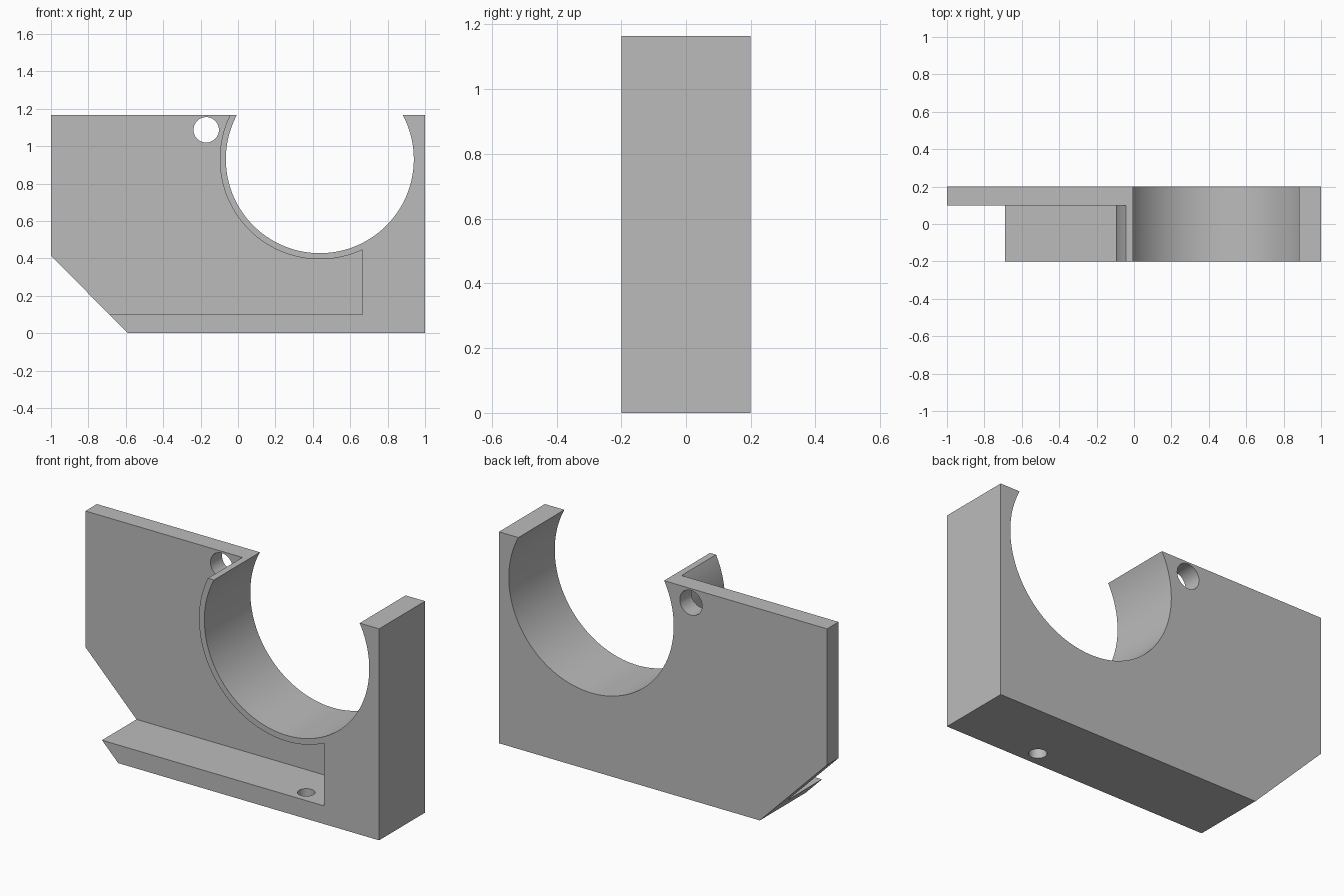
import bpy, bmesh
from math import sin, cos, pi, asin
from mathutils import Matrix, Vector

cube = bpy.data.objects.get("Cube")
if cube:
    bpy.data.objects.remove(cube, do_unlink=True)

TOP, FRONT, BACK = 1.165, -0.2, 0.2
CX, CZ = 0.4375, 0.93            # bore centre
BORE_R, RIM_R = 0.5025, 0.535
FLOOR, POCKET_END, PLATE_FRONT = 0.1, 0.665, 0.1

grey = bpy.data.materials.new("light grey")
grey.use_nodes = True
grey.diffuse_color = (0.5, 0.5, 0.5, 1)
grey.node_tree.nodes["Principled BSDF"].inputs["Base Color"].default_value = grey.diffuse_color


def arc(radius, start, end, steps=72):
    """Points on a circle about the bore centre."""
    angles = [start + (end - start) * i / steps for i in range(steps + 1)]
    return [(CX + radius * cos(a), CZ + radius * sin(a)) for a in angles]


def make_object(name, bm):
    bmesh.ops.recalc_face_normals(bm, faces=bm.faces)
    mesh = bpy.data.meshes.new(name)
    bm.to_mesh(mesh)
    bm.free()
    mesh.materials.append(grey)
    obj = bpy.data.objects.new(name, mesh)
    bpy.context.collection.objects.link(obj)
    return obj


def extrude_profile(name, points, y0, y1):
    """Extrude an x-z outline along y."""
    bm = bmesh.new()
    face = bm.faces.new([bm.verts.new((x, y0, z)) for x, z in points])
    result = bmesh.ops.extrude_face_region(bm, geom=[face])
    moved = [v for v in result["geom"] if isinstance(v, bmesh.types.BMVert)]
    bmesh.ops.translate(bm, verts=moved, vec=(0, y1 - y0, 0))
    return make_object(name, bm)


def drill(name, centre, radius, depth, axis):
    bm = bmesh.new()
    turn = Vector((0, 0, 1)).rotation_difference(Vector(axis)).to_matrix().to_4x4()
    bmesh.ops.create_cone(bm, cap_ends=True, segments=48, radius1=radius, radius2=radius,
                          depth=depth, matrix=Matrix.Translation(centre) @ turn)
    return make_object(name, bm)


# Bracket outline with chamfered corner and open-topped bore
rise = asin((TOP - CZ) / BORE_R)
outline = [(-1, TOP), (-1, 0.415), (-0.59, 0), (1, 0), (1, TOP)]
outline += arc(BORE_R, rise, -pi - rise, 96)
bracket = extrude_profile("bracket", outline, FRONT, BACK)

# Front pocket leaving the back plate, bottom ledge and thin bore rim
pocket_start = -pi / 2 + asin((POCKET_END - CX) / RIM_R)
pocket = [(-1.2, FLOOR), (POCKET_END, FLOOR)]
pocket += arc(RIM_R, pocket_start, -pi - pi / 4)
pocket.append((-1.2, CZ + RIM_R * sin(pi / 4)))

cutters = [
    extrude_profile("pocket_cutter", pocket, FRONT - 0.1, PLATE_FRONT),
    drill("plate_hole_cutter", (-0.17, 0.15, 1.087), 0.068, 0.2, (0, 1, 0)),
    drill("ledge_hole_cutter", (0.5, -0.12, 0.04), 0.044, 0.2, (0, 0, 1)),
]

# Cut the pocket and holes, then drop the cutters
bpy.context.view_layer.objects.active = bracket
for cutter in cutters:
    cutter.hide_render = True
    mod = bracket.modifiers.new(cutter.name, "BOOLEAN")
    mod.operation = "DIFFERENCE"
    mod.solver = "EXACT"
    mod.object = cutter
    bpy.ops.object.modifier_apply(modifier=mod.name)
    bpy.data.objects.remove(cutter, do_unlink=True)

bpy.ops.object.select_all(action="DESELECT")
bracket.select_set(True)
bpy.ops.object.shade_smooth_by_angle(angle=pi / 6)
